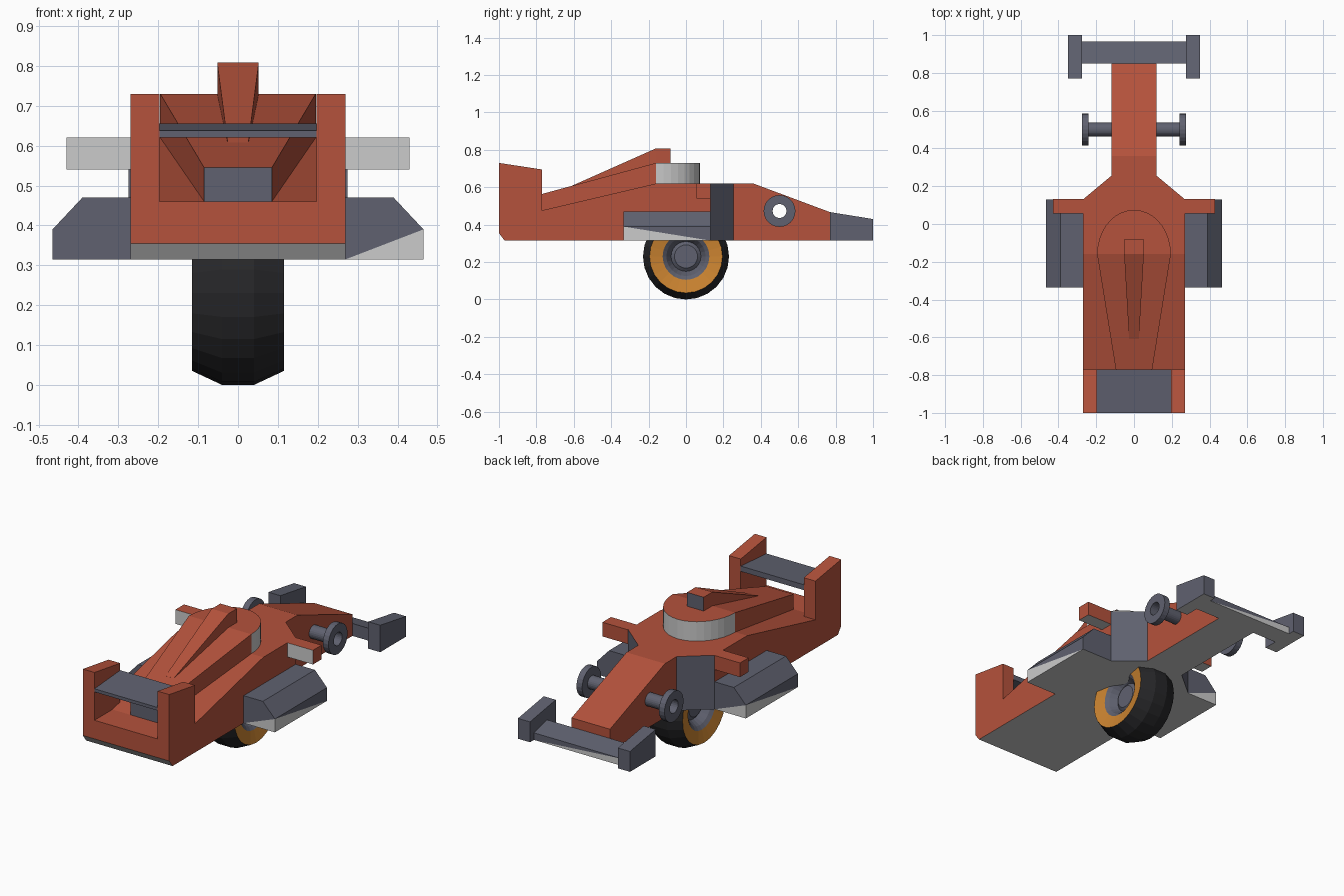
import bpy, bmesh
from math import sin, cos, pi

if "Cube" in bpy.data.objects:
    bpy.data.objects.remove(bpy.data.objects["Cube"])


def material(name, rgb):
    m = bpy.data.materials.new(name)
    m.diffuse_color = (*rgb, 1)
    m.use_nodes = True
    m.node_tree.nodes["Principled BSDF"].inputs["Base Color"].default_value = m.diffuse_color
    return m


RED = material("red", (0.46, 0.085, 0.045))
SLATE = material("slate", (0.115, 0.12, 0.16))
PALE = material("pale_grey", (0.7, 0.7, 0.7))
BLACK = material("rubber", (0.02, 0.02, 0.022))
ORANGE = material("orange", (0.6, 0.23, 0.03))


def finish(bm, name, mats, mirror=False):
    me = bpy.data.meshes.new(name)
    bm.to_mesh(me)
    bm.free()
    for m in mats:
        me.materials.append(m)
    ob = bpy.data.objects.new(name, me)
    bpy.context.collection.objects.link(ob)
    if mirror:
        ob.modifiers.new("Mirror", 'MIRROR').use_mirror_merge = False
    return ob


def rings(name, loops, mats, paint=None, splits=(), corner=None, mirror=False):
    """Skin equal-length point loops, cap both ends and paint faces by normal."""
    bm = bmesh.new()
    vs = [[bm.verts.new(p) for p in loop] for loop in loops]
    n = len(vs[0])
    for a, b in zip(vs, vs[1:]):
        for i in range(n):
            j = (i + 1) % n
            bm.faces.new((a[i], a[j], b[j], b[i]))
    bm.faces.new(vs[0])
    bm.faces.new(vs[-1])
    flat = [v for loop in vs for v in loop]
    for i, j in splits:
        bmesh.ops.connect_verts(bm, verts=[flat[i], flat[j]])
    bmesh.ops.recalc_face_normals(bm, faces=bm.faces)
    bm.normal_update()
    for f in bm.faces:
        if paint:
            f.material_index = paint(f.normal)
        if corner is not None and flat[corner] in f.verts:
            f.material_index = 1
    return finish(bm, name, mats, mirror)


def loft(name, stations, mats, **kw):
    """Rectangular sections given as (y, x0, x1, z0, z1)."""
    loops = [[(x0, y, z0), (x1, y, z0), (x1, y, z1), (x0, y, z1)]
             for y, x0, x1, z0, z1 in stations]
    return rings(name, loops, mats, **kw)


def revolve(name, profile, centre, mats, slots, seg=24, mirror=False):
    """Turn an (x, radius) profile around an axle parallel to x."""
    bm = bmesh.new()
    cy, cz = centre
    vs = [[bm.verts.new((x, cy + r * sin(2 * pi * k / seg), cz + r * cos(2 * pi * k / seg)))
           for k in range(seg)] for x, r in profile]
    for s, (a, b) in enumerate(zip(vs, vs[1:])):
        for k in range(seg):
            j = (k + 1) % seg
            bm.faces.new((a[k], a[j], b[j], b[k])).material_index = slots[s]
    bmesh.ops.remove_doubles(bm, verts=[v for v in bm.verts
                             if (v.co.y - cy) ** 2 + (v.co.z - cz) ** 2 < 1e-5], dist=0.005)
    bmesh.ops.recalc_face_normals(bm, faces=bm.faces)
    return finish(bm, name, mats, mirror)


def underside(n):
    return 1 if n.z < -0.5 else 0


def body_paint(n):
    if n.z < -0.5:
        return 1
    return 2 if n.y > 0.5 and abs(n.x) > 0.4 else 0


# Hull: rear deck, angled shoulders and nose
hull = [(-1, .27, .355, .46), (-.97, .27, .315, .46), (-.84, .27, .315, .46),
        (-.16, .27, .315, .62), (.13, .27, .315, .62), (.255, .12, .315, .62),
        (.36, .12, .315, .62), (.85, .12, .315, .437)]
body = loft("body", [(y, -w, w, a, b) for y, w, a, b in hull],
            [RED, PALE, SLATE], paint=body_paint)

# Hole through the nose for the hollow front axle
bpy.ops.mesh.primitive_cylinder_add(vertices=24, radius=.037, depth=.6,
                                    location=(0, .5, .473), rotation=(0, pi / 2, 0))
cutter = bpy.context.object
cutter.name = "axle_hole_cutter"
cutter.hide_render = True
cutter.hide_set(True)
cut = body.modifiers.new("Axle hole", 'BOOLEAN')
cut.operation, cut.object, cut.solver = 'DIFFERENCE', cutter, 'EXACT'

# Hollow axle stubs with ring hubs
revolve("front_hub", [(.119, .037), (.24, .037), (.24, .085), (.275, .085),
                      (.275, .037), (.24, .037)], (.5, .473), [SLATE], [0] * 5, mirror=True)

# Canopy: tapered tail with exhaust, and rounded front
loft("canopy_tail", [(-.84, -.085, .085, .46, .545), (-.16, -.195, .195, .62, .73)],
     [RED, SLATE], paint=lambda n: 1 if n.y < -.9 else 0)
arc = [(.195 * cos(pi * k / 18), -.16 + .235 * sin(pi * k / 18)) for k in range(19)]
rings("canopy_front", [[(x, y, z) for x, y in arc] for z in (.61, .73)],
      [PALE, RED], paint=lambda n: 1 if n.z > .5 else 0)

# Air scoop on the canopy
loft("air_scoop", [(-.61, -.026, .026, .58, .608), (-.16, -.052, .052, .70, .808),
                   (-.083, -.052, .052, .70, .808)],
     [RED, SLATE], paint=lambda n: 1 if n.y > .9 else 0)

# Rear wing
loft("rear_endplate", [(-1, .197, .27, .45, .73), (-.77, .197, .27, .45, .695)],
     [RED], mirror=True)
loft("rear_wing", [(-1, -.197, .197, .62, .638), (-.77, -.197, .197, .625, .655)], [SLATE])

# Front wing
loft("front_endplate", [(.77, .275, .35, .315, .467), (1, .275, .35, .315, .43)],
     [SLATE, PALE], paint=underside, mirror=True)
loft("front_wing", [(.85, -.275, .275, .315, .385), (.965, -.275, .275, .315, .355)],
     [SLATE, PALE], paint=underside, splits=[(5, 7)], corner=4)

# Short side arms
loft("side_arm", [(.055, .27, .43, .54, .62), (.132, .27, .43, .54, .62)],
     [RED, PALE], paint=lambda n: 1 if n.y < -.5 or n.z < -.5 else 0, mirror=True)

# Side pods: the left one is the right one turned half a circle
section = [(.27, .315), (.465, .315), (.465, .39), (.39, .47), (.27, .47)]
pod = rings("side_pod_right", [[(x, y, z) for x, z in section] for y in (-.335, .13)],
            [SLATE, PALE], paint=underside, splits=[(0, 2), (2, 6)], corner=1)
other = pod.copy()
other.name = "side_pod_left"
other.rotation_euler.z = pi
other.location.y = -.205
bpy.context.collection.objects.link(other)

# Single central wheel: tyre, orange rim and recessed hub
half = [(.06, 0), (.06, .062), (.045, .08), (.085, .105), (.1, .125), (.115, .195), (.04, .23)]
slots = [1, 1, 1, 1, 2, 0]
revolve("wheel", [(-x, r) for x, r in half] + half[::-1], (0, .23),
        [BLACK, SLATE, ORANGE], slots + [0] + slots[::-1])
